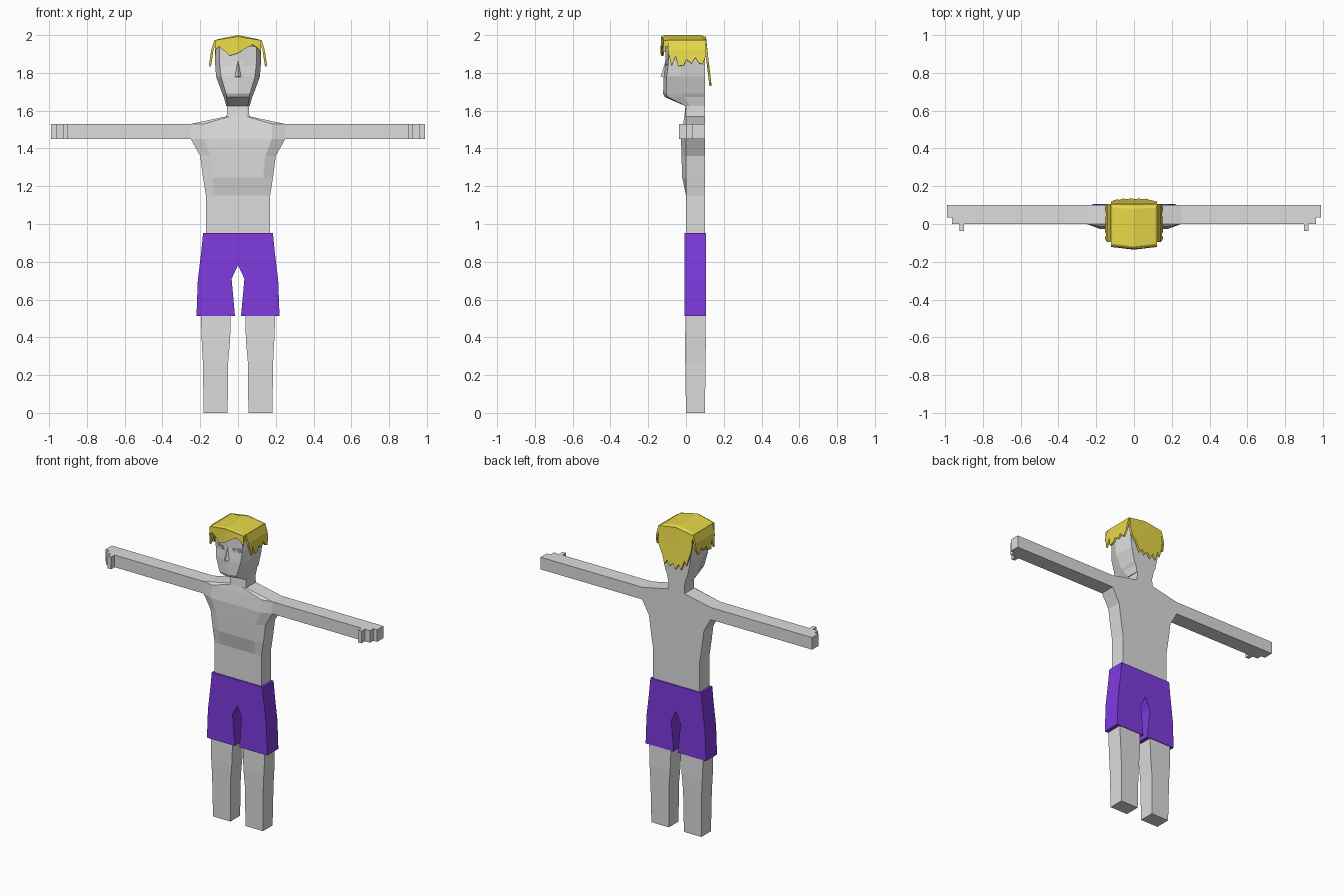
import bpy, bmesh

if "Cube" in bpy.data.objects:
    bpy.data.objects.remove(bpy.data.objects["Cube"], do_unlink=True)


def material(name, rgb):
    m = bpy.data.materials.new(name)
    m.use_nodes = True
    m.diffuse_color = (*rgb, 1)
    bsdf = m.node_tree.nodes["Principled BSDF"]
    bsdf.inputs["Base Color"].default_value = (*rgb, 1)
    bsdf.inputs["Roughness"].default_value = 0.8
    return m


SKIN = material("pale grey skin", (0.72, 0.72, 0.72))
PURPLE = material("purple cloth", (0.21, 0.043, 0.74))
YELLOW = material("yellow hair", (0.85, 0.73, 0.07))


def build(name, verts, faces, mat):
    bm = bmesh.new()
    vs = [bm.verts.new(v) for v in verts]
    for f in faces:
        bm.faces.new([vs[i] for i in f])
    bmesh.ops.recalc_face_normals(bm, faces=bm.faces)
    me = bpy.data.meshes.new(name)
    bm.to_mesh(me)
    bm.free()
    me.materials.append(mat)
    ob = bpy.data.objects.new(name, me)
    bpy.context.collection.objects.link(ob)
    return ob


def loft(name, rings, mat):
    """Join rings; each ring is a (front row, back row) pair of equal length."""
    n = len(rings[0][0])
    verts = [p for front, back in rings for p in list(front) + list(back)[::-1]]
    m, faces = 2 * n, []
    for r in range(len(rings) - 1):
        for i in range(m):
            j = (i + 1) % m
            faces.append((r * m + i, r * m + j, r * m + m + j, r * m + m + i))
    for base in (0, (len(rings) - 1) * m):
        for i in range(n - 1):
            faces.append((base + i, base + i + 1, base + m - 2 - i, base + m - 1 - i))
    return build(name, verts, faces, mat)


def prism(name, outline, lo, hi, axis, mat):
    """Extrude a flat outline along y or z."""
    put = (lambda a, b, c: (a, c, b)) if axis == "y" else (lambda a, b, c: (a, b, c))
    n = len(outline)
    verts = [put(a, b, c) for c in (lo, hi) for a, b in outline]
    faces = [tuple(range(n)), tuple(range(n, 2 * n))]
    faces += [(i, (i + 1) % n, n + (i + 1) % n, n + i) for i in range(n)]
    return build(name, verts, faces, mat)


def sheet(name, rows, mat, thickness):
    """Thin sheet through rows of points, used for locks of hair."""
    n = len(rows[0])
    faces = [(r * n + i, r * n + i + 1, r * n + n + i + 1, r * n + n + i)
             for r in range(len(rows) - 1) for i in range(n - 1)]
    ob = build(name, [p for row in rows for p in row], faces, mat)
    mod = ob.modifiers.new("thickness", "SOLIDIFY")
    mod.thickness = thickness
    mod.offset = 0
    return ob


SIDES = (("left", 1), ("right", -1))
FRACTIONS = (-1, -0.72, 0, 0.72, 1)

# Torso and neck: height, half width, chest depth
torso = []
for z, w, bulge in ((0.90, .17, 0), (1.15, .17, 0), (1.245, .185, .02), (1.36, .20, .024),
                    (1.45, .25, .026), (1.53, .25, .015), (1.57, .06, .008), (1.66, .055, 0)):
    front = [(w * f, 0 if abs(f) == 1 else -bulge, z) for f in FRACTIONS]
    torso.append((front, [(w * f, 0.1, z) for f in FRACTIONS]))
loft("torso", torso, SKIN)

# Arms with stepped hands and thumbs
arm = ((.245, 0), (.90, 0), (.90, -.036), (.925, -.036), (.925, 0), (.963, 0),
       (.963, .035), (.99, .035), (.99, .1), (.245, .1))
for side, s in SIDES:
    prism(side + "_arm", [(s * x, y) for x, y in arm], 1.45, 1.53, "z", SKIN)

# Legs: height, inner, outer, swell
for side, s in SIDES:
    rings = []
    for z, a, b, d in ((0, .055, .182, 0), (.27, .052, .186, .004),
                       (.38, .042, .192, .005), (.6, .036, .2, 0)):
        rings.append(([(s * a, -d, z), (s * b, -d, z)],
                      [(s * a, .1 + d, z), (s * b, .1 + d, z)]))
    loft(side + "_leg", rings, SKIN)

# Shorts
half = ((.185, .952), (.195, .85), (.213, .70), (.22, .512), (.016, .512), (.034, .71))
outline = list(half) + [(0, .782)] + [(-x, z) for x, z in half[::-1]]
prism("shorts", outline, -.009, .106, "y", PURPLE)

# Head: height, half width, face half width, face y, cheek y, back half width
head = []
for z, w, fw, yf, ym, bw in ((1.625, .062, .052, -.005, .02, .06),
                             (1.672, .075, .060, -.112, -.01, .07),
                             (1.69, .083, .063, -.121, -.02, .08),
                             (1.78, .116, .09, -.118, -.03, .10),
                             (1.86, .122, .098, -.108, -.03, .11),
                             (1.96, .118, .098, -.108, -.04, .11)):
    k = 0 if z < 1.65 else .016
    front = [(-w, ym, z), (-fw, yf + k, z), (0, yf, z), (fw, yf + k, z), (w, ym, z)]
    head.append((front, [(bw * f, .1, z) for f in FRACTIONS]))
loft("head", head, SKIN)

# Nose wedge
build("nose", [(-.02, -.112, 1.778), (.02, -.112, 1.778), (0, -.134, 1.782), (0, -.108, 1.865)],
      [(0, 1, 2), (0, 2, 3), (1, 2, 3), (0, 1, 3)], SKIN)

# Slanted eyes: a raised lid with a narrow eye inside
for side, s in SIDES:
    lid = [(.025, 1.838), (.095, 1.842), (.085, 1.868), (.035, 1.862)]
    eye = [(.037, 1.844), (.084, 1.846), (.079, 1.859), (.041, 1.856)]
    for part, pts, lift in (("eyelid", lid, .004), ("eye", eye, .008)):
        face_y = lambda x: -.109 + .15 * x
        ring = [([(s * x, face_y(x) - d, z) for x, z in (pts[0], pts[1])],
                 [(s * x, face_y(x) - d, z) for x, z in (pts[3], pts[2])])
                for d in (-.004, lift)]
        loft(side + "_" + part, ring, SKIN)

# Hair crown, ridged along the middle
crown = []
for z, zc, w, yf, yb in ((1.94, 1.94, .122, -.108, .104), (1.972, 1.99, .122, -.115, .104),
                         (1.978, 2.0, .11, -.105, .085)):
    crown.append(([(-w, yf, z), (0, yf - .014, zc), (w, yf, z)],
                  [(-w, yb, z), (0, yb - .004, zc), (w, yb, z)]))
loft("hair_crown", crown, YELLOW)

# Jagged side locks
tips = ((-.095, 1.91), (-.075, 1.835), (-.055, 1.89), (-.042, 1.835), (-.012, 1.84),
        (.002, 1.87), (.03, 1.85), (.05, 1.88), (.07, 1.85), (.088, 1.845), (.105, 1.89))
for side, s in SIDES:
    rows = [[(s * .12, y, 1.972) for y, z in tips],
            [(s * .136, y, 1.92) for y, z in tips],
            [(s * (.136 + (1.92 - z) * .15), y, z) for y, z in tips]]
    sheet(side + "_side_hair", rows, YELLOW, .012)

# Long back locks
tips = ((-.122, 1.84), (-.10, 1.77), (-.085, 1.80), (-.062, 1.735), (-.04, 1.77), (-.018, 1.73),
        (.005, 1.765), (.03, 1.74), (.05, 1.775), (.07, 1.745), (.09, 1.80), (.122, 1.85))
rows = [[(x, .1, 1.972 + .02 * (1 - abs(x) / .122)) for x, z in tips],
        [(x, .112, 1.88) for x, z in tips],
        [(x * .92, .112 + (1.88 - z) * .12, z) for x, z in tips]]
sheet("back_hair", rows, YELLOW, .012)

# Swept fringe
tips = ((-.122, 1.92), (-.10, 1.94), (-.07, 1.915), (-.045, 1.89), (0, 1.905),
        (.04, 1.93), (.075, 1.95), (.10, 1.935), (.122, 1.91))
rows = [[(x, -.125 + .1 * abs(x), 1.972 + .02 * (1 - abs(x) / .122)) for x, z in tips],
        [(x, -.130 + .12 * abs(x), z) for x, z in tips]]
sheet("fringe", rows, YELLOW, .012)
